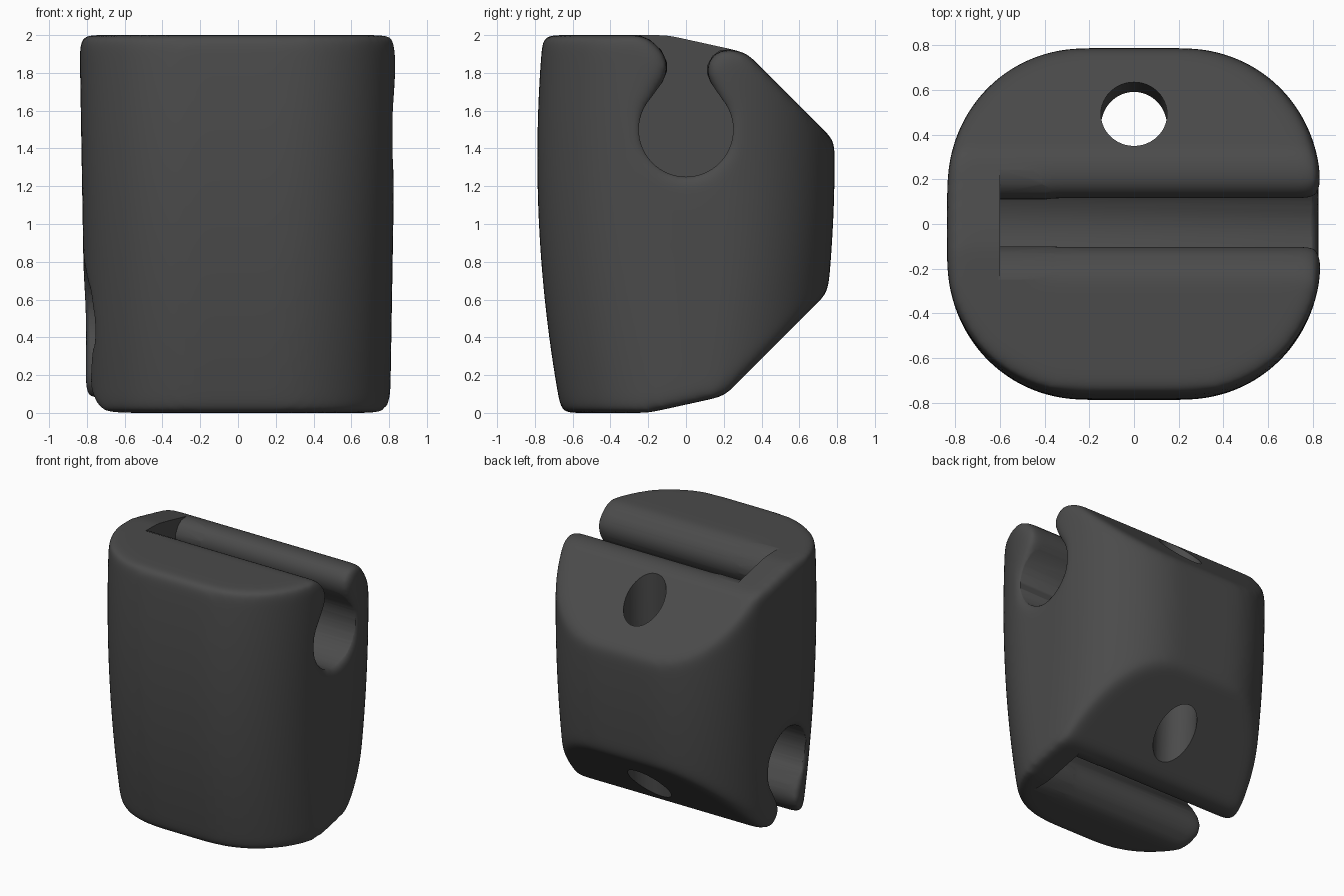
import bpy, bmesh, math
from mathutils import Vector

if "Cube" in bpy.data.objects:
    bpy.data.objects.remove(bpy.data.objects["Cube"])


def finish(bm, name):
    bmesh.ops.recalc_face_normals(bm, faces=bm.faces)
    me = bpy.data.meshes.new(name)
    bm.to_mesh(me)
    bm.free()
    ob = bpy.data.objects.new(name, me)
    bpy.context.collection.objects.link(ob)
    return ob


def apply(ob, kind, **settings):
    mod = ob.modifiers.new(kind, kind)
    for key, value in settings.items():
        setattr(mod, key, value)
    bpy.context.view_layer.objects.active = ob
    bpy.ops.object.modifier_apply(modifier=mod.name)


def cut(ob, cutter):
    apply(ob, 'BOOLEAN', object=cutter, operation='DIFFERENCE', solver='EXACT')
    cutter.hide_render = True
    cutter.hide_set(True)


def section(bm, z, seg=14, r=0.6):
    """One rounded rectangle ring; the barrel narrows towards the bottom."""
    hx = 0.805 + 0.017 * z
    hy = 0.787 - 0.07 * (z - 1.35) ** 2
    ring = []
    for q, (sx, sy) in enumerate([(1, 1), (-1, 1), (-1, -1), (1, -1)]):
        for i in range(seg + 1):
            a = math.pi / 2 * (q + i / seg)
            ring.append(bm.verts.new((sx * (hx - r) + r * math.cos(a),
                                      sy * (hy - r) + r * math.sin(a), z)))
    return ring


# Body: stacked sections
bm = bmesh.new()
rings = [section(bm, 2 * i / 24) for i in range(25)]
n = len(rings[0])
for lo, hi in zip(rings, rings[1:]):
    for i in range(n):
        bm.faces.new((lo[i], lo[(i + 1) % n], hi[(i + 1) % n], hi[i]))
bm.faces.new(rings[0][::-1])
bm.faces.new(rings[-1])

# Sloped back faces, top and bottom: (point y, z), (normal y, z)
for p, nrm in [((-0.1, 2.0), (0.22, 1)), ((0.5, 1.727), (1, 1)),
               ((-0.2, 0.0), (0.22, -1)), ((0.5, 0.386), (1, -1))]:
    bmesh.ops.bisect_plane(bm, geom=bm.verts[:] + bm.edges[:] + bm.faces[:], dist=1e-5,
                           plane_co=Vector((0, *p)), plane_no=Vector((0, *nrm)),
                           clear_outer=True)
    bmesh.ops.holes_fill(bm, edges=[e for e in bm.edges if e.is_boundary], sides=0)
body = finish(bm, "cord_lock_body")


def channel(name, y, z, s, x0=-0.6, r=0.25, narrow=1.0):
    """Keyhole channel cutter running from x0 out through one side."""
    pts = [(-0.5, 0.75), (-0.27, 0.51), (-0.19, 0.475), (-0.13, 0.42), (-0.102, 0.36),
           (-0.1, 0.31), (-0.125, 0.25)]
    start, end = math.radians(140), math.radians(400)
    pts += [(r * math.cos(start + (end - start) * i / 40),
             r * math.sin(start + (end - start) * i / 40)) for i in range(41)]
    pts += [(0.13, 0.25), (0.11, 0.3), (0.112, 0.34), (0.14, 0.39), (0.18, 0.42),
            (0.25, 0.425), (0.3, 0.75)]
    bm = bmesh.new()
    face = bm.faces.new([bm.verts.new((x0 * s, y + a * narrow, z + b * s)) for a, b in pts])
    new = bmesh.ops.extrude_face_region(bm, geom=[face])["geom"]
    bmesh.ops.translate(bm, vec=(1.8 * s, 0, 0),
                        verts=[v for v in new if isinstance(v, bmesh.types.BMVert)])
    return finish(bm, name)


# Channels: one opens up and to the right, the other down and to the left
channels = [("upper_channel", 0.0, 1.5, 1), ("lower_channel", -0.1, 0.5, -1)]

# Rough channels, then round every rim
for name, y, z, s in channels:
    cut(body, channel(name + "_rough_cutter", y, z, s, x0=-0.45, r=0.244, narrow=0.97))
apply(body, 'REMESH', mode='VOXEL', voxel_size=0.02)
apply(body, 'SMOOTH', factor=0.5, iterations=48)

# Final channels with crisp inner ends
for name, y, z, s in channels:
    cut(body, channel(name + "_cutter", y, z, s))

# Slightly tilted cord hole through both slopes
top, bottom = Vector((0, 0.506, 2.1)), Vector((0, 0.42, -0.1))
bm = bmesh.new()
bmesh.ops.create_cone(bm, cap_ends=True, segments=48, radius1=0.148, radius2=0.148,
                      depth=(top - bottom).length)
hole = finish(bm, "cord_hole_cutter")
hole.location = (top + bottom) / 2
hole.rotation_euler = (top - bottom).to_track_quat('Z', 'Y').to_euler()
bpy.context.view_layer.update()
cut(body, hole)

# Dark grey plastic
mat = bpy.data.materials.new("dark_plastic")
mat.diffuse_color = (0.07, 0.07, 0.07, 1)
mat.use_nodes = True
mat.node_tree.nodes["Principled BSDF"].inputs["Base Color"].default_value = mat.diffuse_color
body.data.materials.clear()
body.data.materials.append(mat)

bpy.ops.object.select_all(action='DESELECT')
body.select_set(True)
bpy.context.view_layer.objects.active = body
bpy.ops.object.shade_smooth_by_angle(angle=math.radians(40))
